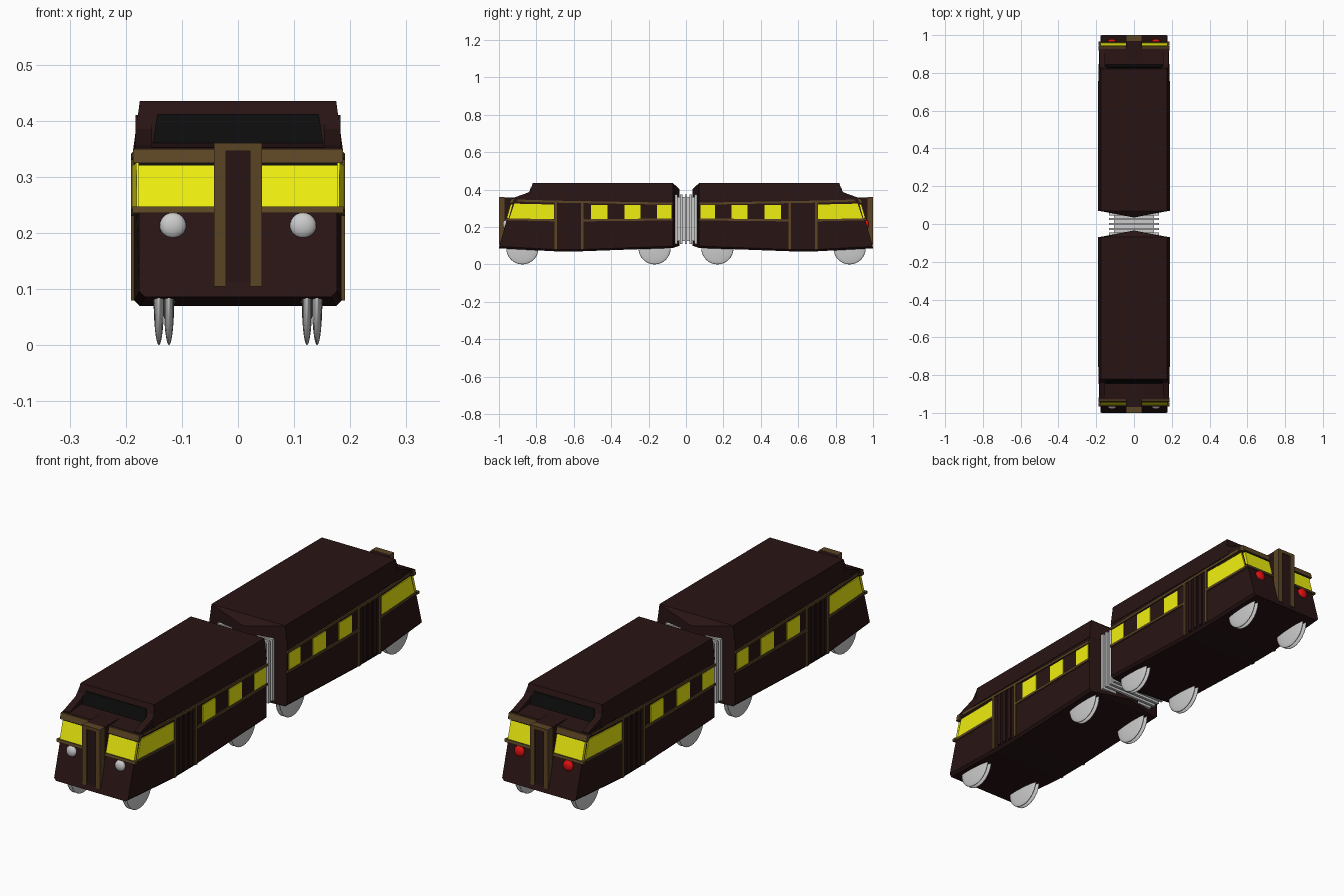
import bpy, bmesh
from mathutils import Matrix

if "Cube" in bpy.data.objects:
    bpy.data.objects.remove(bpy.data.objects["Cube"])


def mat(name, rgb):
    m = bpy.data.materials.new(name)
    m.diffuse_color = (*rgb, 1)
    m.use_nodes = True
    m.node_tree.nodes["Principled BSDF"].inputs["Base Color"].default_value = m.diffuse_color
    return m


BODY = mat("dark_maroon", (.022, .007, .007))
TRIM = mat("bronze_trim", (.105, .06, .018))
GLASS = mat("lit_glass", (.87, .87, .005))
DARK = mat("dark_glass", (.004, .004, .004))
RED = mat("red_lamp", (.75, .005, .005))


def finish(name, bm, material=None, flip=1, smooth=False):
    """Turn bmesh into an object; flip=-1 mirrors it to the rear car."""
    bm.transform(Matrix.Diagonal((1, flip, 1, 1)))
    bmesh.ops.recalc_face_normals(bm, faces=bm.faces)
    me = bpy.data.meshes.new(name)
    if smooth:
        for f in bm.faces:
            f.smooth = True
    bm.to_mesh(me)
    bm.free()
    ob = bpy.data.objects.new(name, me)
    bpy.context.collection.objects.link(ob)
    if material:
        me.materials.append(material)


def loft(name, rings, material, flip=1):
    """Skin a list of equal-length point rings and cap both ends."""
    bm = bmesh.new()
    vs = [[bm.verts.new(p) for p in r] for r in rings]
    n = len(rings[0])
    for a, b in zip(vs, vs[1:]):
        for i in range(n):
            bm.faces.new((a[i], a[(i + 1) % n], b[(i + 1) % n], b[i]))
    bm.faces.new(vs[0])
    bm.faces.new(vs[-1])
    finish(name, bm, material, flip)


def box(name, x, y, z, material=None, flip=1):
    loft(name, [[(a, y[0], z[0]), (a, y[1], z[0]), (a, y[1], z[1]), (a, y[0], z[1])]
                for a in x], material, flip)


def ball(name, centre, radii, material=None, flip=1, seg=24):
    bm = bmesh.new()
    bmesh.ops.create_uvsphere(bm, u_segments=seg, v_segments=seg // 2, radius=1)
    # poles along x so wheel rims stay round
    bm.transform(Matrix.Translation(centre) @ Matrix.Diagonal((*radii, 1))
                 @ Matrix.Rotation(1.5707963, 4, 'Y'))
    finish(name, bm, material, flip, True)


def side(y):          # half width of the car, tapering at the nose
    return .185 if y > -.7 else .185 - (-.7 - y) * .03


def nose(z):          # y of the raked nose
    return -1 + (z - .09) * .28


def screen(z):        # y of the upper windscreen slope
    return -.845 + (z - .35) * .29


def side_panel(name, pts, material, flip, t=.003):
    for s in (-1, 1):
        loft(name, [[(s * (side(y) + d), y, z) for y, z in pts] for d in (-.008, t)],
             material, flip)


def face_panel(name, pts, material, flip, fy, t=.003):
    loft(name, [[(x, fy(z) + d, z) for x, z in pts] for d in (.008, -t)], material, flip)


def rect(a, b, c, d):
    return [(a, c), (b, c), (b, d), (a, d)]


def section(y, w, zb, ze, squash=1):
    pts = [(-w + .01, zb), (-w, zb + .01), (-w, ze), (w, ze), (w, zb + .01), (w - .01, zb)]
    return [(x * squash, y if y > -.99 else nose(z), z) for x, z in pts]


def roof_ring(y, top, squash=1, rake=0):
    return [(x * squash, y - rake * (z < .36), z) for x, z in
            ((-.187, .348), (-.175, top), (.175, top), (.187, .348))]


def car(tag, f, lamp):
    # lower body with raked nose and V-shaped inner end
    loft(tag + "_body", [section(-1, .176, .086, .35), section(-.7, .185, .07, .35),
                         section(-.56, .185, .07, .35), section(-.07, .185, .088, .35),
                         section(-.035, .185, .1, .35, .02)], BODY, f)
    # roof, front deck and sloping cheeks
    loft(tag + "_roof", [roof_ring(-.82, .435, 1, .025), roof_ring(-.07, .435),
                         roof_ring(-.035, .402, .02)], BODY, f)
    loft(tag + "_front_deck", [[(-.185, y, .34), (.185, y, .34), (.185, y, z), (-.185, y, z)]
                               for y, z in ((-.83, .362), (-.93, .352))], BODY, f)
    for s in (-1, 1):
        cheek = [(-.82, .41), (-.842, .385), (-.925, .355), (-.925, .345), (-.82, .345)]
        loft(tag + "_roof_cheek", [[(s * x, y, z) for y, z in cheek] for x in (.153, .183)],
             BODY, f)
    face_panel(tag + "_upper_windscreen",
               [(-.152, .358), (.152, .358), (.144, .412), (-.144, .412)], DARK, f, screen)

    # nose windows, trim bands and lamps
    for s in (-1, 1):
        face_panel(tag + "_nose_window", rect(s * .043, s * .177, .245, .32), GLASS, f, nose)
        face_panel(tag + "_nose_window_seal", rect(s * .043, s * .177, .32, .325), DARK, f, nose)
        face_panel(tag + "_brow_trim", rect(s * .04, s * .187, .325, .35), TRIM, f, nose, .01)
        face_panel(tag + "_sill_trim", rect(s * .04, s * .188, .236, .247), TRIM, f, nose, .008)
        ball(tag + "_lamp", (s * .116, nose(.213), .213), (.0235, .014, .0235), lamp, f)

    # upright nose door with its frame
    box(tag + "_nose_door", (-.042, .042), (-.994, -.85), (.105, .359), BODY, f)
    for s in (-1, 1):
        box(tag + "_door_frame_post", (s * .021, s * .043), (-1, -.97), (.105, .36), TRIM, f)
    box(tag + "_door_frame_head", (-.043, .043), (-1, -.97), (.346, .36), TRIM, f)

    # side windows
    side_panel(tag + "_cab_side_window",
               [(-.945, .242), (-.705, .242), (-.705, .32), (-.918, .325)], GLASS, f)
    for a, b in ((-.508, -.42), (-.328, -.243), (-.155, -.078)):
        side_panel(tag + "_side_window", rect(a, b, .242, .317), GLASS, f)
    # side trim bands and pillars
    for a, b, za, zb in ((-.935, -.7, .337, .33), (-.7, -.07, .33, .319),
                         (-.955, -.7, .236, .23), (-.55, -.07, .23, .235)):
        side_panel(tag + "_side_trim", [(a, za), (b, zb), (b, zb + .011), (a, za + .011)],
                   TRIM, f, .006)
    for y in (-.697, -.555):
        side_panel(tag + "_side_pillar", rect(y - .006, y + .006, .08, .335), TRIM, f, .006)
    # side door ribs
    for y in (-.66, -.626, -.592):
        side_panel(tag + "_side_door_rib", rect(y - .01, y + .01, .085, .328), BODY, f, .005)

    # paired wheels
    for y in (-.875, -.168):
        for x in (-.141, -.123, .123, .141):
            ball(tag + "_wheel", (x, y, .086), (.0095, .086, .086), None, f, 32)


car("front_car", 1, None)
car("rear_car", -1, RED)

# gangway bellows between the cars
box("bellows_core", (-.105, .105), (-.055, .055), (.125, .36))
for i in range(5):
    y = -.052 + i * .026
    box("bellows_fold", (-.132, .132), (y - .006, y + .006), (.108, .373))
